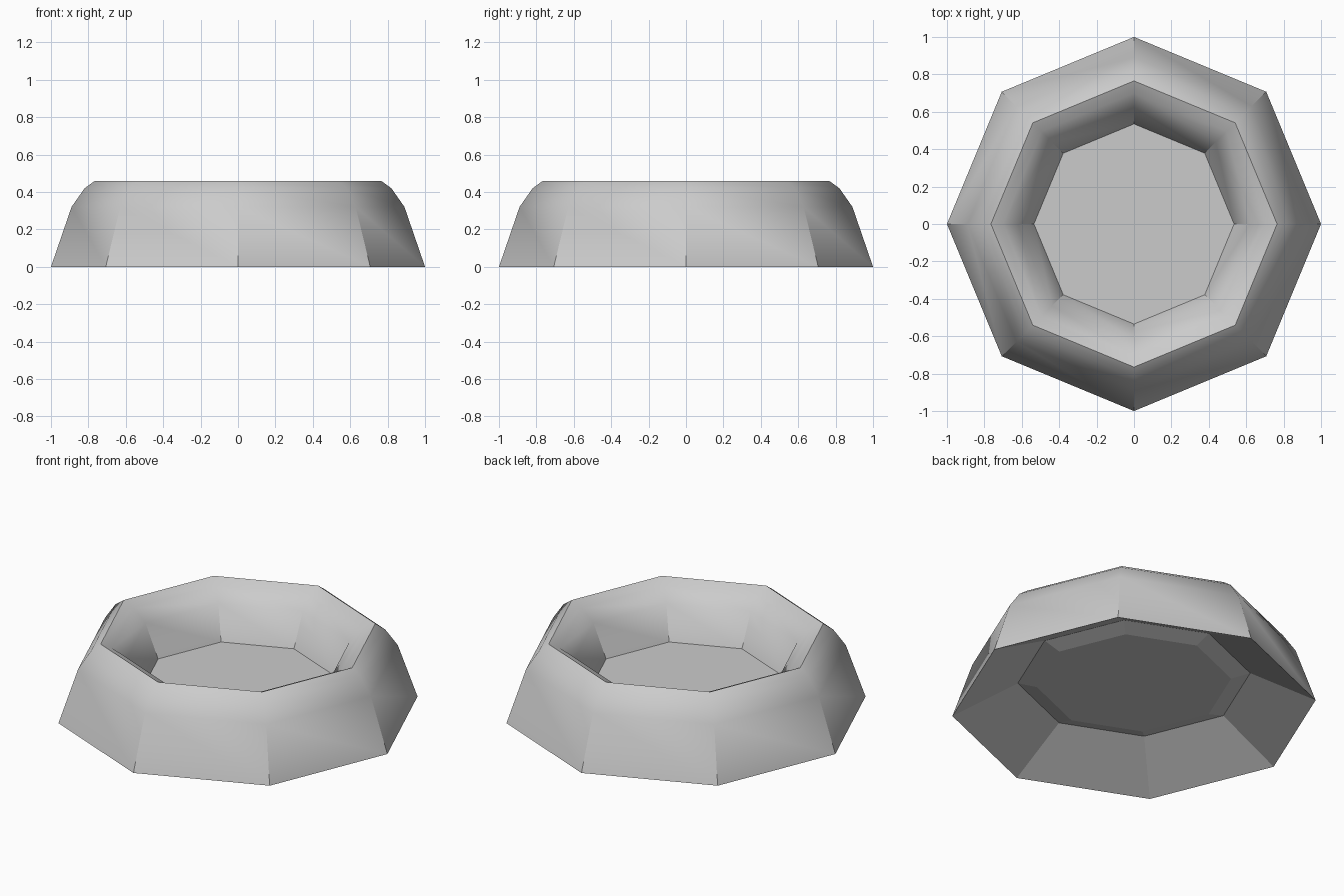
import bpy
import bmesh
from math import cos, sin, pi, radians

cube = bpy.data.objects.get("Cube")
if cube:
    bpy.data.objects.remove(cube, do_unlink=True)

SIDES = 8

# Plain grey material
grey = bpy.data.materials.new("plain grey")
grey.use_nodes = True
colour = (0.6, 0.6, 0.6, 1)
grey.diffuse_color = colour
grey.node_tree.nodes["Principled BSDF"].inputs["Base Color"].default_value = colour

# Cross-section (radius, height) from the dish floor over the rim to the foot
upper = [(0.535, 0.165), (0.62, 0.36), (0.70, 0.43), (0.765, 0.46),
         (0.82, 0.42), (0.89, 0.32), (1.0, 0.0)]
# Hollow underside, from the foot in to the middle
under = [(0.64, 0.19), (0.535, 0.16)]
profile = upper + under

bm = bmesh.new()
rings = []
for r, z in profile:
    rings.append([bm.verts.new((r * cos(2 * pi * i / SIDES),
                                r * sin(2 * pi * i / SIDES), z))
                  for i in range(SIDES)])

# Walls between neighbouring rings; the underside stays faceted
for k, (a, b) in enumerate(zip(rings, rings[1:])):
    for i in range(SIDES):
        j = (i + 1) % SIDES
        face = bm.faces.new((a[i], b[i], b[j], a[j]))
        face.smooth = k < len(upper) - 1

# Dish floor and its underside
bm.faces.new(rings[0])
bm.faces.new(rings[-1][::-1])
bmesh.ops.recalc_face_normals(bm, faces=bm.faces)

# Crease the steep corners, the rim and the floor edge
for edge in bm.edges:
    edge.smooth = edge.calc_face_angle(0) < radians(39)

mesh = bpy.data.meshes.new("octagonal_bowl")
bm.to_mesh(mesh)
bm.free()
mesh.materials.append(grey)
bowl = bpy.data.objects.new("octagonal_bowl", mesh)
bpy.context.collection.objects.link(bowl)
